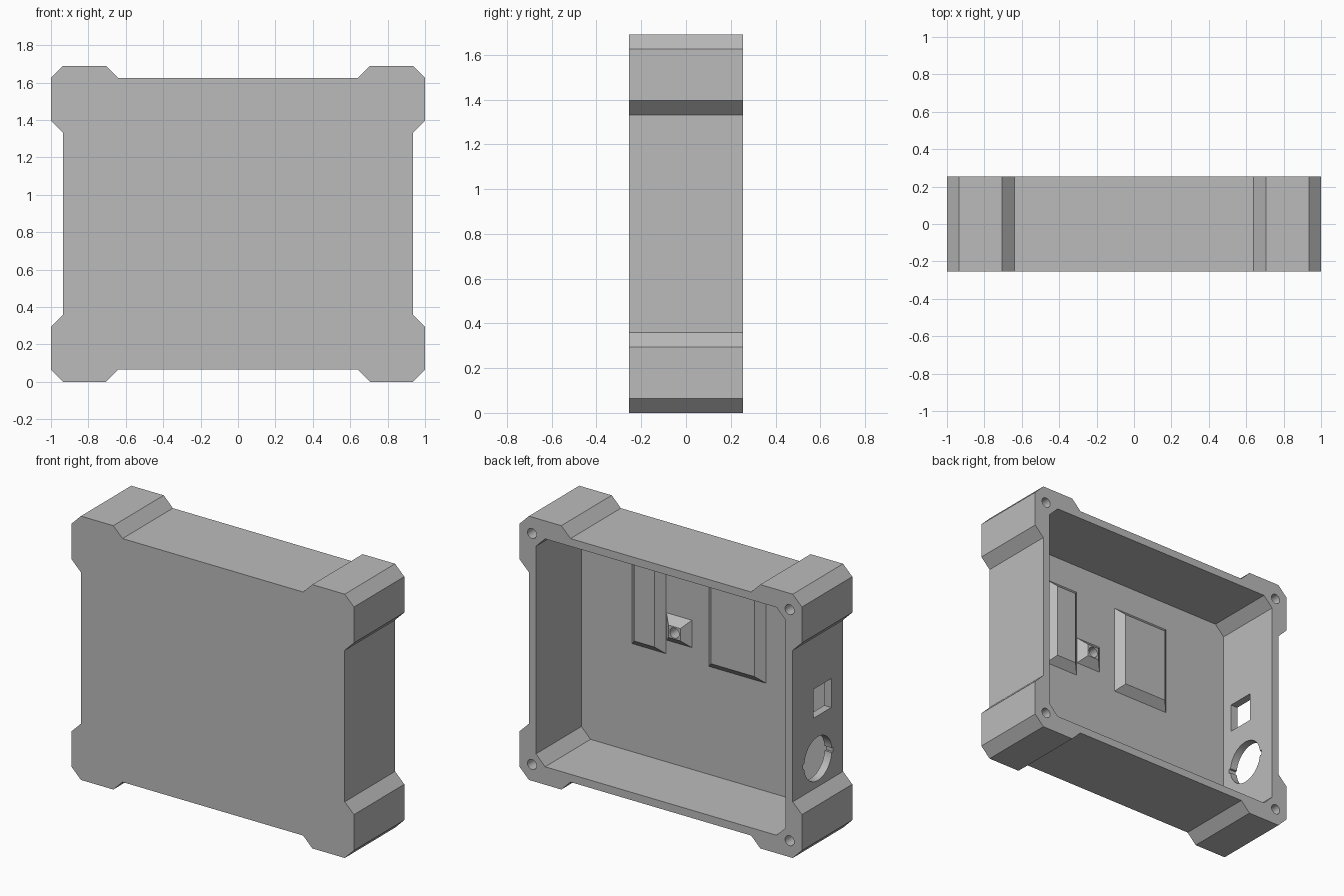
import bpy, bmesh, math
from mathutils import Vector

cube = bpy.data.objects.get("Cube")
if cube:
    bpy.data.objects.remove(cube, do_unlink=True)

GREY = (0.5, 0.5, 0.5, 1)
mat = bpy.data.materials.new("light_grey")
mat.use_nodes = True
mat.diffuse_color = GREY
mat.node_tree.nodes["Principled BSDF"].inputs["Base Color"].default_value = GREY

MID = 0.845          # height of the box centre
BACK = 0.255         # half depth
FLOOR = -0.205       # inner face of the front wall


def loft(name, start, end):
    """Closed solid between two matching loops of points."""
    bm = bmesh.new()
    a = [bm.verts.new(p) for p in start]
    b = [bm.verts.new(p) for p in end]
    bm.faces.new(a)
    bm.faces.new(b)
    for i in range(len(a)):
        j = (i + 1) % len(a)
        bm.faces.new((a[i], a[j], b[j], b[i]))
    bmesh.ops.recalc_face_normals(bm, faces=bm.faces)
    mesh = bpy.data.meshes.new(name)
    bm.to_mesh(mesh)
    bm.free()
    mesh.materials.append(mat)
    obj = bpy.data.objects.new(name, mesh)
    bpy.context.collection.objects.link(obj)
    return obj


def prism_y(name, outline, y0, y1):
    return loft(name, [(x, y0, z) for x, z in outline], [(x, y1, z) for x, z in outline])


def prism_x(name, outline, x0, x1):
    return loft(name, [(x0, y, z) for y, z in outline], [(x1, y, z) for y, z in outline])


def rect(u0, u1, v0, v1):
    return [(u0, v0), (u1, v0), (u1, v1), (u0, v1)]


def circle(u, v, r, n=32):
    return [(u + r * math.cos(math.tau * i / n), v + r * math.sin(math.tau * i / n))
            for i in range(n)]


def four_way(quarter):
    """Mirror a quarter outline (side to top) into all four corners."""
    half = quarter + [(-x, z) for x, z in reversed(quarter)]
    full = half + [(-x, -z) for x, z in half]
    return [(x, z + MID) for x, z in full]


def cut(targets, cutter):
    """Subtract a cutter from each target, then discard it."""
    cutter.hide_render = True
    for target in targets:
        mod = target.modifiers.new("cut", 'BOOLEAN')
        mod.operation = 'DIFFERENCE'
        mod.solver = 'EXACT'
        mod.object = cutter
        bpy.context.view_layer.objects.active = target
        bpy.ops.object.modifier_apply(modifier=mod.name)
    bpy.data.objects.remove(cutter, do_unlink=True)


def pad(name, x0, x1, z0, z1, h=0.048, sink=0.02):
    """Raised pad with 45 degree sides, rooted inside the front wall."""
    base = rect(x0 - sink, x1 + sink, z0 - sink, z1 + sink)
    top = rect(x0 + h, x1 - h, z0 + h, z1 - h)
    return loft(name, [(x, FLOOR - sink, z) for x, z in base],
                [(x, FLOOR + h, z) for x, z in top])


# Shell with thick chamfered corners
corner = [(0.935, 0.485), (1, 0.55), (1, 0.78), (0.935, 0.845), (0.705, 0.845), (0.64, 0.78)]
shell = prism_y("enclosure_shell", four_way(corner), -BACK, BACK)

# Open cavity at the back
cut([shell], prism_y("cavity", four_way([(0.885, 0.665), (0.82, 0.73)]), FLOOR, BACK + 0.1))

# Screw holes in the rim corners
for sx in (-1, 1):
    for sz in (-1, 1):
        hole = circle(sx * 0.913, MID + sz * 0.74, 0.032, 24)
        cut([shell], prism_y("screw_hole", hole, -0.05, BACK + 0.1))

# Square and round ports through the side wall, with small key notches
cut([shell], prism_x("square_port", rect(-0.135, 0.045, 0.815, 1.0), -1.1, -0.8))
cut([shell], prism_x("round_port", circle(0, 0.54, 0.14, 48), -1.1, -0.8))
cut([shell], prism_x("key_notch", rect(-0.153, 0.153, 0.525, 0.555), -1.1, -0.8))

# Raised pads and screw post on the inside of the front wall
pad("wide_pad", -0.425, -0.018, 0.807, 1.39)
pad("narrow_pad", 0.285, 0.525, 0.807, 1.39)
post = pad("screw_post", 0.102, 0.282, 0.895, 1.07)
cut([shell, post], prism_y("post_hole", circle(0.192, 0.982, 0.033, 24), -0.235, 0))

# Smooth the round holes, keep the flat faces crisp
for obj in (shell, post):
    bpy.ops.object.select_all(action='DESELECT')
    obj.select_set(True)
    bpy.context.view_layer.objects.active = obj
    bpy.ops.object.shade_smooth_by_angle(angle=math.radians(25))
